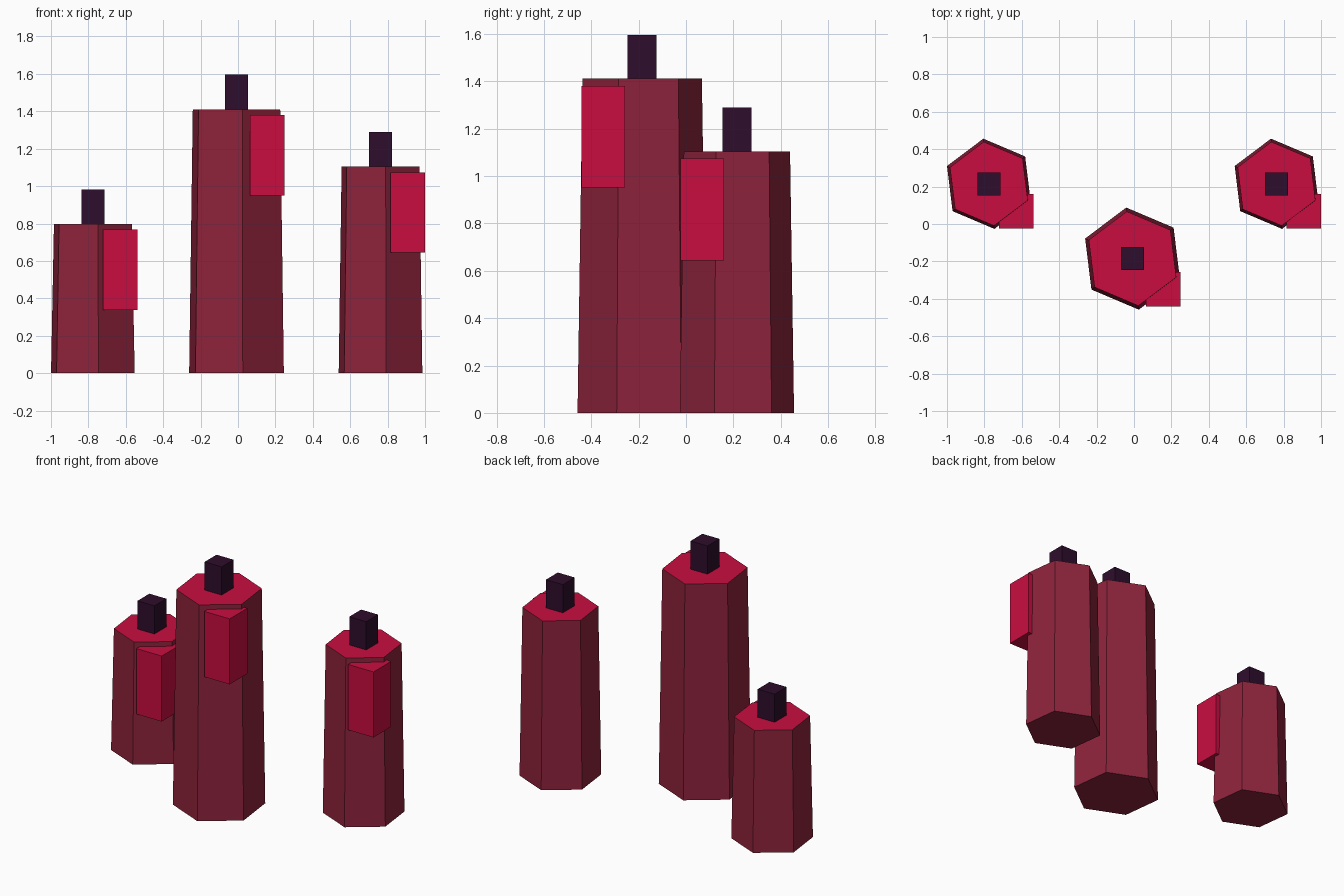
import bpy
import bmesh
from math import cos, sin, radians
from mathutils import Matrix, Vector

if "Cube" in bpy.data.objects:
    bpy.data.objects.remove(bpy.data.objects["Cube"], do_unlink=True)


def material(name, rgb):
    mat = bpy.data.materials.new(name)
    mat.use_nodes = True
    color = (*rgb, 1)
    mat.diffuse_color = color
    mat.node_tree.nodes["Principled BSDF"].inputs["Base Color"].default_value = color
    return mat


maroon = material("maroon wax", (0.27, 0.017, 0.045))
crimson = material("crimson wax", (0.578, 0.004, 0.051))
plum = material("dark plum wick", (0.027, 0.004, 0.025))


def finish(bm, name, location, mats):
    bmesh.ops.recalc_face_normals(bm, faces=bm.faces)
    mesh = bpy.data.meshes.new(name)
    bm.to_mesh(mesh)
    bm.free()
    for mat in mats:
        mesh.materials.append(mat)
    obj = bpy.data.objects.new(name, mesh)
    obj.location = location
    bpy.context.collection.objects.link(obj)
    return obj


def hexagon(bm, radius, z):
    angles = [radians(37 + 60 * i) for i in range(6)]
    return [bm.verts.new((radius * cos(a), radius * sin(a), z)) for a in angles]


def candle_body(name, location, bottom_radius, top_radius, height):
    # Tapered six-sided body with a bright top face
    bm = bmesh.new()
    low = hexagon(bm, bottom_radius, 0)
    high = hexagon(bm, top_radius, height)
    bm.faces.new(low[::-1])
    bm.faces.new(high).material_index = 1
    for i in range(6):
        j = (i + 1) % 6
        bm.faces.new((low[i], low[j], high[j], high[i]))
    return finish(bm, name, location, [maroon, crimson])


def box(name, center, size, mat):
    bm = bmesh.new()
    bmesh.ops.create_cube(bm, size=1, matrix=Matrix.Diagonal((*size, 1)))
    return finish(bm, name, center, [mat])


# side, centre x, centre y, bottom radius, top radius, height, drip offset
candles = [
    ("right", -0.776, 0.215, 0.243, 0.226, 0.797, 0.146),
    ("middle", -0.008, -0.185, 0.275, 0.254, 1.411, 0.164),
    ("left", 0.762, 0.215, 0.243, 0.226, 1.104, 0.146),
]

for side, x, y, r_low, r_high, height, offset in candles:
    base = Vector((x, y, 0))
    candle_body(side + "_candle", base, r_low, r_high, height)
    # Square wick
    box(side + "_wick", base + Vector((0, 0, height + 0.0925)),
        (0.123, 0.123, 0.185), plum)
    # Wax drip sunk into the front corner
    box(side + "_wax_drip", base + Vector((offset, -offset, height - 0.245)),
        (0.184, 0.184, 0.43), crimson)
